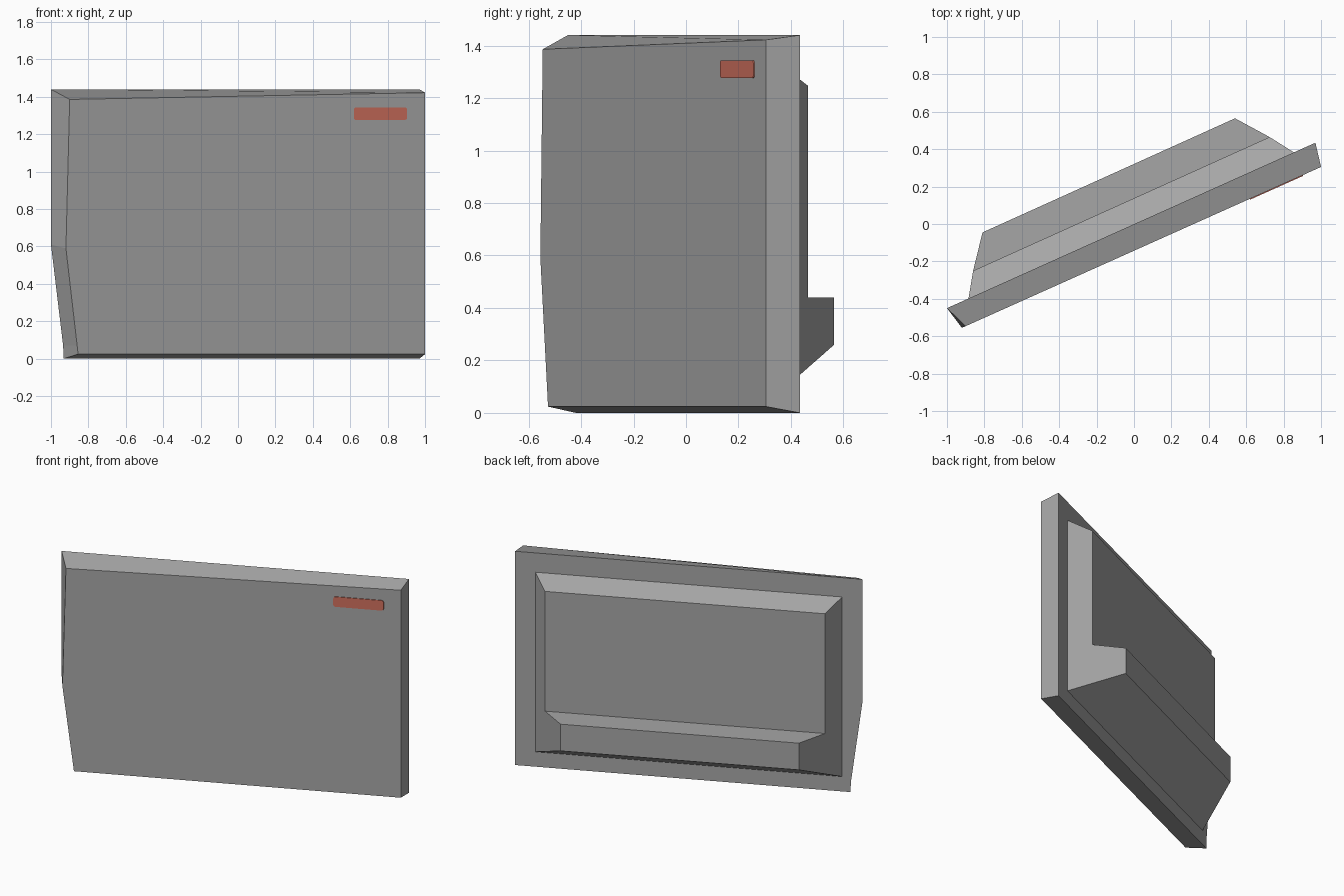
import bpy, bmesh, math

if "Cube" in bpy.data.objects:
    bpy.data.objects.remove(bpy.data.objects["Cube"])


def material(name, rgb):
    m = bpy.data.materials.new(name)
    m.diffuse_color = (*rgb, 1)
    m.use_nodes = True
    m.node_tree.nodes["Principled BSDF"].inputs["Base Color"].default_value = m.diffuse_color
    return m


GREY = material("plain grey", (0.38, 0.38, 0.38))
RED = material("badge red", (0.62, 0.16, 0.11))


def loft(name, ring_a, ring_b, mat):
    """Closed solid between two rings with the same number of points."""
    bm = bmesh.new()
    a = [bm.verts.new(p) for p in ring_a]
    b = [bm.verts.new(p) for p in ring_b]
    bm.faces.new(a)
    bm.faces.new(b[::-1])
    n = len(a)
    for i in range(n):
        j = (i + 1) % n
        bm.faces.new((a[i], b[i], b[j], a[j]))
    bmesh.ops.recalc_face_normals(bm, faces=bm.faces)
    me = bpy.data.meshes.new(name)
    bm.to_mesh(me)
    bm.free()
    me.materials.append(mat)
    ob = bpy.data.objects.new(name, me)
    bpy.context.collection.objects.link(ob)
    return ob


# The panel's front and back planes are turned about 24 degrees in plan
def front_y(x):
    return 0.305 + (x - 1) * 0.448


def back_y(x):
    return -0.45 + (x + 1) * 0.449


# Main panel: bevelled slab with a kinked left edge
front = [(-0.90, 1.386), (-0.92, 0.59), (-0.86, 0.07), (-0.855, 0.024),
         (1.0, 0.024), (1.0, 1.422)]
back = [(-1.0, 1.44), (-1.0, 0.61), (-0.935, 0.07), (-0.932, 0.0),
        (0.97, 0.0), (0.97, 1.44)]
loft("panel",
     [(x, front_y(x), z) for x, z in front],
     [(x, back_y(x), z) for x, z in back], GREY)

# Rear housing: stepped profile, heights paired with depth level 0, 1 or 2
profile = [(0, 1.31), (1, 1.247), (1, 0.44), (2, 0.44), (2, 0.26), (0, 0.10)]
left = [(-0.885, back_y(-0.885)), (-0.86, -0.25), (-0.81, -0.045)]
right = [(0.855, back_y(0.855)), (0.725, 0.465), (0.54, 0.565)]
loft("rear_housing",
     [(*left[k], z) for k, z in profile],
     [(*right[k], z) for k, z in profile], GREY)

# Small plain badge on the front: thin rounded plate
x0, x1, z0, z1, r = 0.619, 0.904, 1.276, 1.344, 0.013
outline = []
for cx, cz, start in ((x1 - r, z1 - r, 0), (x0 + r, z1 - r, 90),
                      (x0 + r, z0 + r, 180), (x1 - r, z0 + r, 270)):
    for k in range(4):
        t = math.radians(start + 30 * k)
        outline.append((cx + r * math.cos(t), cz + r * math.sin(t)))
loft("badge_plate",
     [(x, front_y(x) - 0.005, z) for x, z in outline],
     [(x, front_y(x) + 0.002, z) for x, z in outline], RED)
